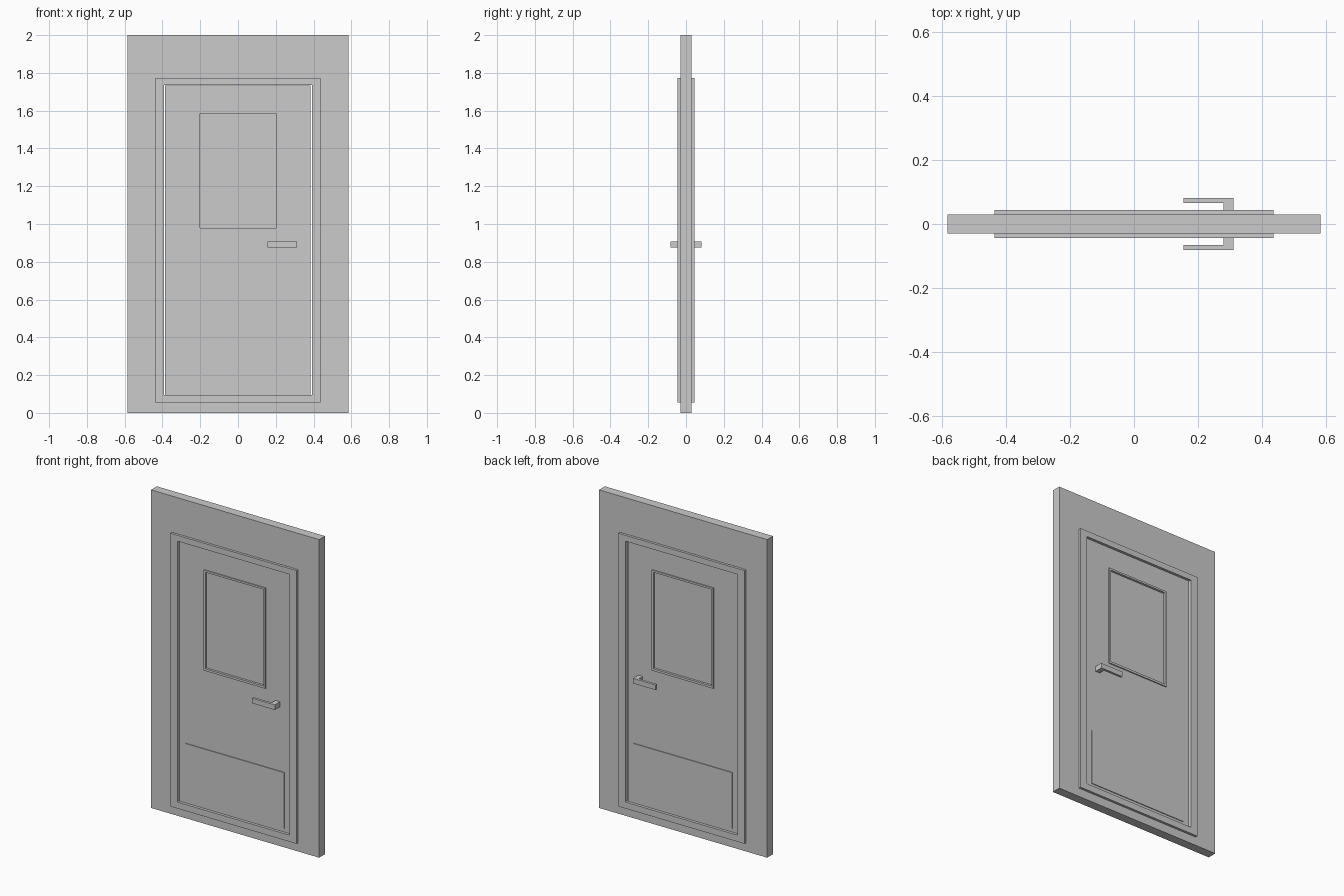
import bpy, bmesh

if "Cube" in bpy.data.objects:
    bpy.data.objects.remove(bpy.data.objects["Cube"])


def make_object(name, bm):
    bmesh.ops.recalc_face_normals(bm, faces=bm.faces)
    mesh = bpy.data.meshes.new(name)
    bm.to_mesh(mesh)
    bm.free()
    obj = bpy.data.objects.new(name, mesh)
    bpy.context.collection.objects.link(obj)
    return obj


def extruded(name, xz, y0, y1):
    """Outline in x/z pushed through from y0 to y1."""
    bm = bmesh.new()
    face = bm.faces.new([bm.verts.new((x, y0, z)) for x, z in xz])
    new = bmesh.ops.extrude_face_region(bm, geom=[face])["geom"]
    # keep the starting cap so the solid is closed
    if not face.is_valid:
        bm.faces.new([v for v in bm.verts if v not in new])
    bmesh.ops.translate(bm, vec=(0, y1 - y0, 0),
                        verts=[g for g in new if isinstance(g, bmesh.types.BMVert)])
    return make_object(name, bm)


def box(name, x0, x1, y0, y1, z0, z1):
    return extruded(name, [(x0, z0), (x1, z0), (x1, z1), (x0, z1)], y0, y1)


def ring(name, outer, inner, half_depth):
    """Rectangular frame; outer and inner are (x0, x1, z0, z1)."""
    bm = bmesh.new()
    loops = []
    for x0, x1, z0, z1 in (outer, inner):
        for y in (-half_depth, half_depth):
            loops.append([bm.verts.new((x, y, z)) for x, z in
                          ((x0, z0), (x1, z0), (x1, z1), (x0, z1))])
    of, ob, nf, nb = loops
    for a, b in ((of, ob), (ob, nb), (nb, nf), (nf, of)):
        for i in range(4):
            j = (i + 1) % 4
            bm.faces.new((a[i], a[j], b[j], b[i]))
    return make_object(name, bm)


WALL, FRAME, LEAF = 0.029, 0.0445, 0.029   # half depths
opening = (-0.4375, 0.4375, 0.054, 1.772)
jamb = (-0.391, 0.391, 0.095, 1.735)
leaf = (-0.386, 0.383, 0.096, 1.734)
trim_outer = (-0.214, 0.214, 0.966, 1.598)
glass = (-0.202, 0.202, 0.98, 1.586)

# Wall slab with opening, and the door frame lining it
ring("wall", (-0.585, 0.585, 0, 2), opening, WALL)
ring("door_frame", opening, jamb, FRAME)

# Door leaf with window hole, window trim and pane
ring("door_leaf", leaf, glass, LEAF)
ring("window_trim", trim_outer, glass, 0.036)
box("window_pane", glass[0], glass[1], -0.022, 0.022, glass[2], glass[3])

# Kick plate and lever handle on both faces
for side, s in (("front", -1), ("back", 1)):
    box(side + "_kick_plate", -0.343, 0.343, s * LEAF, s * 0.034, 0.12, 0.472)
    bm = bmesh.new()
    profile = [(0.281, 0.028), (0.3125, 0.028), (0.3125, 0.081),
               (0.155, 0.081), (0.155, 0.066), (0.281, 0.066)]
    low, high = ([bm.verts.new((x, s * y, z)) for x, y in profile]
                 for z in (0.876, 0.908))
    bm.faces.new(low)
    bm.faces.new(high)
    for i in range(len(profile)):
        j = (i + 1) % len(profile)
        bm.faces.new((low[i], low[j], high[j], high[i]))
    make_object(side + "_handle", bm)
